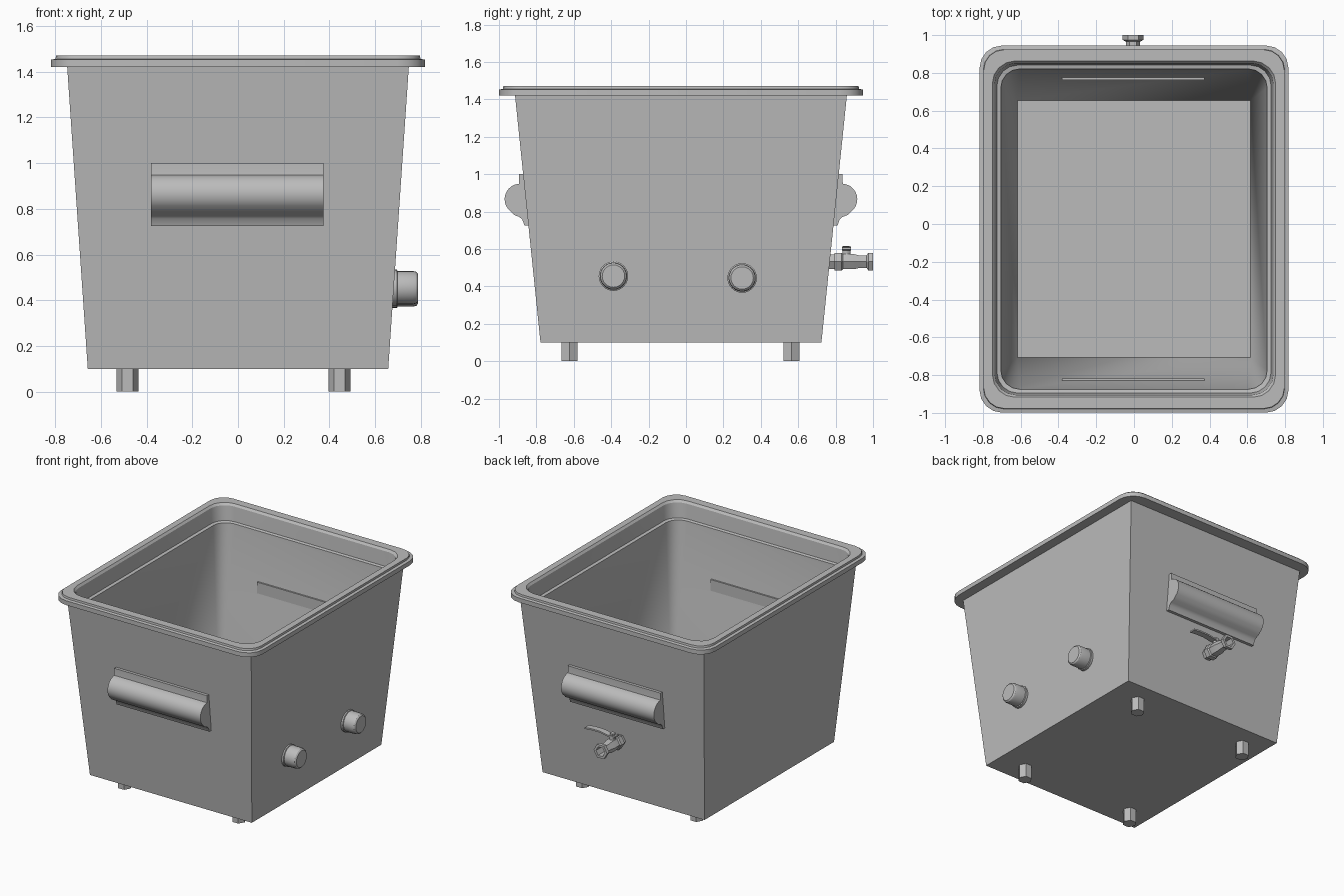
import bpy, bmesh
from math import cos, sin, pi, radians
from mathutils import Vector

cube = bpy.data.objects.get("Cube")
if cube:
    bpy.data.objects.remove(cube)

steel = bpy.data.materials.new("steel_grey")
steel.use_nodes = True
GREY = (0.5, 0.5, 0.5, 1)
steel.diffuse_color = GREY
steel.node_tree.nodes["Principled BSDF"].inputs["Base Color"].default_value = GREY

CY = -0.027  # centre line of the tub, which the valve pushes off centre
X, Y, Z = Vector((1, 0, 0)), Vector((0, 1, 0)), Vector((0, 0, 1))


def finish(name, bm):
    bmesh.ops.remove_doubles(bm, verts=bm.verts, dist=0.0001)
    bmesh.ops.recalc_face_normals(bm, faces=bm.faces)
    mesh = bpy.data.meshes.new(name)
    bm.to_mesh(mesh)
    bm.free()
    mesh.materials.append(steel)
    obj = bpy.data.objects.new(name, mesh)
    bpy.context.collection.objects.link(obj)
    bpy.ops.object.select_all(action='DESELECT')
    obj.select_set(True)
    bpy.context.view_layer.objects.active = obj
    bpy.ops.object.shade_smooth_by_angle(angle=radians(30))
    return obj


def loft(name, loops):
    """Skin a list of equal point loops and cap both ends."""
    bm = bmesh.new()
    rings = [[bm.verts.new(p) for p in loop] for loop in loops]
    n = len(rings[0])
    for a, b in zip(rings, rings[1:]):
        for i in range(n):
            j = (i + 1) % n
            bm.faces.new((a[i], a[j], b[j], b[i]))
    bm.faces.new(rings[0])
    bm.faces.new(rings[-1])
    return finish(name, bm)


def lathe(name, origin, axis, u, profile, sides):
    """Turn (distance along axis, radius) pairs into a solid."""
    v = axis.cross(u)
    o = Vector(origin)
    return loft(name, [[o + axis * a + (u * cos(t) + v * sin(t)) * r
                        for t in (2 * pi * i / sides for i in range(sides))]
                       for a, r in profile])


def rounded_rect(hx, hy, r, z, steps=4):
    pts = []
    for k, (sx, sy) in enumerate(((1, 1), (-1, 1), (-1, -1), (1, -1))):
        for i in range(steps + 1):
            t = (k + i / steps) * pi / 2
            pts.append(Vector((sx * (hx - r) + r * cos(t),
                               CY + sy * (hy - r) + r * sin(t), z)))
    return pts


def prism(name, outline, place, start, end):
    return loft(name, [[place(a, b, w) for a, b in outline] for w in (start, end)])


# Tub: sharp outer box, rounded rim, inner ledge, cavity narrowing to a square floor
loft("tub", [rounded_rect(*s) for s in (
    (0.657, 0.751, 0, 0.10),
    (0.747, 0.887, 0, 1.42),
    (0.818, 0.972, 0.12, 1.42),
    (0.818, 0.972, 0.12, 1.452),
    (0.798, 0.952, 0.11, 1.456),
    (0.796, 0.950, 0.11, 1.47),
    (0.750, 0.890, 0.12, 1.47),
    (0.738, 0.878, 0.11, 1.455),
    (0.726, 0.868, 0.11, 1.35),
    (0.705, 0.848, 0.10, 1.345),
    (0.703, 0.846, 0.10, 1.32),
    (0.617, 0.680, 0, 0.13))])

# Handles: flat mounting strip with a rounded grip, hollowed underneath
grip = [(0.86 + 0.083 * cos(t), 0.866 + 0.083 * sin(t))
        for t in (radians(86 - 14 * i) for i in range(11))]
outline = ([(0.79, 1.0), (0.865, 1.0), (0.865, 0.955)] + grip +
           [(0.893, 0.782), (0.865, 0.772), (0.848, 0.757), (0.837, 0.725), (0.79, 0.725)])
for name, side in (("front_handle", -1), ("back_handle", 1)):
    prism(name, outline, lambda d, z, x: Vector((x, CY + side * d, z)), -0.38, 0.373)

# Feet
for fx, side in ((-0.483, "right"), (0.443, "left")):
    for fy, end in ((-0.623, "front"), (0.564, "back")):
        lathe(f"{end}_{side}_foot", (fx, fy, 0), Z, X, [(0, 0.048), (0.11, 0.048)], 6)

# Round knobs on the left side
for name, y, z in (("front_knob", -0.388, 0.455), ("back_knob", 0.30, 0.445)):
    lathe(name, (0, y, z), X, Y,
          [(0.65, 0.079), (0.695, 0.079), (0.698, 0.073), (0.765, 0.073),
           (0.78, 0.069), (0.788, 0.06)], 24)

# Drain valve: hexagonal body with an open end
VX, VZ = -0.005, 0.532
lathe("valve_body", (VX, 0, VZ), Y, X,
      [(0.74, 0.044), (0.795, 0.044), (0.795, 0.055), (0.832, 0.055), (0.84, 0.046),
       (0.90, 0.046), (0.93, 0.038), (0.965, 0.038), (0.975, 0.055), (1.0, 0.055),
       (1.0, 0.036), (0.90, 0.034)], 6)
lathe("valve_stem", (VX, 0.858, 0), Z, X,
      [(0.55, 0.022), (0.595, 0.022)], 12)
lathe("valve_nut", (VX, 0.858, 0), Z, X,
      [(0.59, 0.02), (0.616, 0.02)], 6)

# Lever: bent flat bar reaching sideways from the stem
path = [(-0.03, 0.592), (0.03, 0.592), (0.06, 0.598), (0.09, 0.603), (0.16, 0.603), (0.21, 0.597)]
bar = path + [(x, z + 0.011) for x, z in reversed(path)]
prism("valve_lever", bar, lambda x, z, y: Vector((VX + x, y, z)), 0.835, 0.881)
